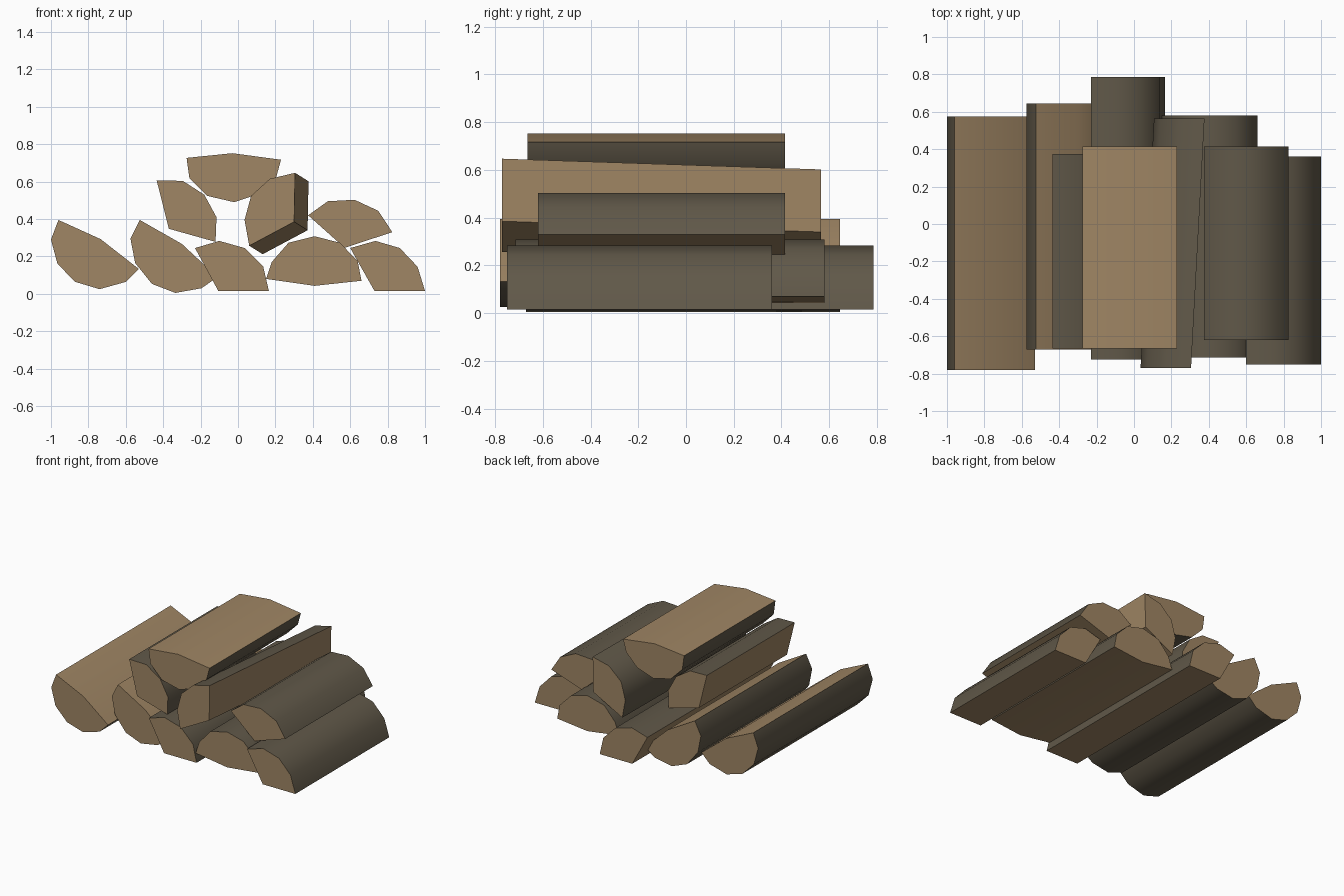
import bpy, bmesh, math

if "Cube" in bpy.data.objects:
    bpy.data.objects.remove(bpy.data.objects["Cube"])


def material(name, rgb):
    m = bpy.data.materials.new(name)
    m.diffuse_color = (*rgb, 1)
    m.use_nodes = True
    m.node_tree.nodes["Principled BSDF"].inputs["Base Color"].default_value = m.diffuse_color
    return m


bark = material("bark", (0.118, 0.098, 0.066))
wood = material("split wood", (0.35, 0.238, 0.128))


def log(name, profile, split, y0, y1, drift=(0, 0)):
    """Extrude an x-z profile from y0 to y1; edges listed in split show bare wood."""
    bm = bmesh.new()
    front = [bm.verts.new((x, y0, z)) for x, z in profile]
    back = [bm.verts.new((x + drift[0], y1, z + drift[1])) for x, z in profile]
    n = len(profile)
    for cap in (front, back):
        bm.faces.new(cap).material_index = 1
    for i in range(n):
        j = (i + 1) % n
        f = bm.faces.new((front[i], front[j], back[j], back[i]))
        f.material_index = 1 if i in split else 0
    bmesh.ops.recalc_face_normals(bm, faces=bm.faces)
    me = bpy.data.meshes.new(name)
    bm.to_mesh(me)
    bm.free()
    me.materials.append(bark)
    me.materials.append(wood)
    ob = bpy.data.objects.new(name, me)
    bpy.context.collection.objects.link(ob)
    bpy.ops.object.select_all(action='DESELECT')
    ob.select_set(True)
    bpy.context.view_layer.objects.active = ob
    bpy.ops.object.shade_smooth_by_angle(angle=math.radians(50))


# Bottom row, left to right
log("bottom_log_far_left",
    [(-.96, .395), (-.735, .293), (-.53, .133), (-.60, .064), (-.74, .025),
     (-.87, .064), (-.965, .16), (-1, .29)], (0, 1), -.78, .575)
log("bottom_log_left",
    [(-.525, .395), (-.30, .267), (-.18, .155), (-.13, .075), (-.195, .03),
     (-.335, .005), (-.46, .053), (-.55, .165), (-.575, .295)], (0, 1, 2), -.67, .645)
log("bottom_log_middle",
    [(-.23, .245), (-.10, .283), (.035, .245), (.135, .145), (.165, .015),
     (-.105, .015)], (4, 5), -.725, .785)
log("bottom_log_right",
    [(.15, .08), (.18, .17), (.27, .273), (.41, .308), (.545, .273),
     (.64, .176), (.66, .07), (.41, .043)], (6, 7), -.715, .58)
log("bottom_log_far_right",
    [(.60, .245), (.735, .283), (.865, .245), (.96, .145), (1, .015),
     (.73, .015)], (4, 5), -.75, .36)

# Middle row
log("middle_log_left",
    [(-.435, .607), (-.295, .604), (-.18, .53), (-.115, .41), (-.12, .278),
     (-.37, .348)], (4, 5), -.665, .375)
log("middle_log_centre",
    [(.06, .257), (.035, .395), (.07, .524), (.17, .615), (.305, .647),
     (.30, .385)], (4, 5), -.77, .565, (.072, -.045))
log("middle_log_right",
    [(.375, .42), (.48, .495), (.623, .503), (.75, .444), (.825, .33),
     (.57, .246)], (4, 5), -.62, .415)

# Top log, split side up
log("top_log",
    [(-.275, .727), (-.03, .752), (.23, .717), (.205, .626), (.115, .535),
     (-.02, .49), (-.165, .524), (-.26, .62)], (0, 1), -.665, .415)
